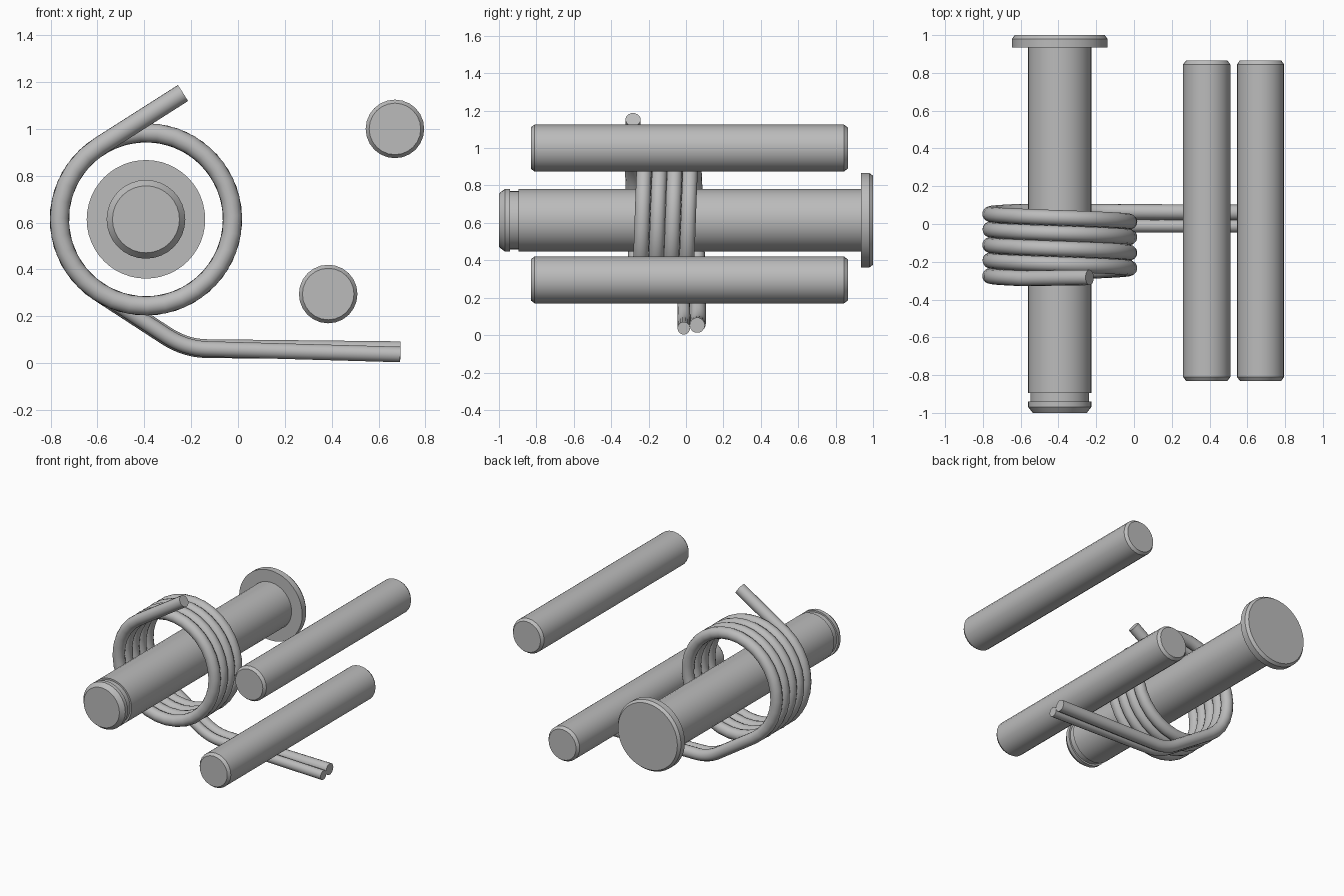
import bpy, bmesh, math
from mathutils import Vector

cube = bpy.data.objects.get("Cube")
if cube:
    bpy.data.objects.remove(cube, do_unlink=True)

steel = bpy.data.materials.new("grey_steel")
steel.use_nodes = True
colour = (0.5, 0.5, 0.5, 1)
steel.diffuse_color = colour
steel.node_tree.nodes["Principled BSDF"].inputs["Base Color"].default_value = colour


def finish(obj):
    """Assign the material and smooth everything but sharp edges."""
    obj.data.materials.clear()
    obj.data.materials.append(steel)
    bpy.ops.object.select_all(action='DESELECT')
    obj.select_set(True)
    bpy.context.view_layer.objects.active = obj
    if obj.type == 'CURVE':
        bpy.ops.object.convert(target='MESH')
    bpy.ops.object.shade_smooth_by_angle(angle=math.radians(32))


def turned(name, x, z, profile, sides):
    """Solid turned about an axis along y; profile is (y, radius) pairs."""
    bm = bmesh.new()
    rings = []
    for y, r in profile:
        rings.append([bm.verts.new((r * math.cos(a), y, r * math.sin(a)))
                      for a in (math.tau * i / sides for i in range(sides))])
    for a, b in zip(rings, rings[1:]):
        for i in range(sides):
            j = (i + 1) % sides
            bm.faces.new((a[i], a[j], b[j], b[i]))
    bm.faces.new(rings[0])
    bm.faces.new(rings[-1])
    bmesh.ops.recalc_face_normals(bm, faces=bm.faces)
    mesh = bpy.data.meshes.new(name)
    bm.to_mesh(mesh)
    bm.free()
    obj = bpy.data.objects.new(name, mesh)
    obj.location = (x, 0, z)
    bpy.context.collection.objects.link(obj)
    finish(obj)


def wire(name, points, radius):
    """Round wire with closed ends through the points."""
    curve = bpy.data.curves.new(name, 'CURVE')
    curve.dimensions = '3D'
    curve.bevel_depth = radius
    curve.bevel_resolution = 5
    curve.use_fill_caps = True
    spline = curve.splines.new('POLY')
    spline.points.add(len(points) - 1)
    for p, co in zip(spline.points, points):
        p.co = (*co, 1)
    obj = bpy.data.objects.new(name, curve)
    bpy.context.collection.objects.link(obj)
    finish(obj)


CX, CZ = -0.393, 0.614        # shared axis of headed pin and coil
COIL_R, WIRE_R, PITCH = 0.37, 0.041, 0.082
START, END = 237, 122 - 4 * 360   # coil angles in degrees


def coil_point(deg):
    a = math.radians(deg)
    y = 0.053 + PITCH * (deg - 180) / 360
    return Vector((CX + COIL_R * math.cos(a), y, CZ + COIL_R * math.sin(a)))


def bent_leg(tip, tangent_point, y):
    """Leg from its tip, round the bend, up to the coil."""
    corner = Vector((-0.224, y, 0.063))
    before = corner.lerp(tip, 0.1)
    after = corner.lerp(tangent_point, 0.22)
    bend = [before.lerp(corner, t).lerp(corner.lerp(after, t), t)
            for t in (i / 8 for i in range(9))]
    return [tip] + bend


# Headed pin with retaining groove
turned("headed_pin_shaft", CX, CZ,
       [(-1, 0.143), (-0.968, 0.168), (-0.94, 0.168), (-0.94, 0.156),
        (-0.895, 0.156), (-0.895, 0.168), (0.95, 0.168)], 32)
turned("headed_pin_head", CX, CZ,
       [(0.935, 0.253), (0.98, 0.253), (1, 0.238)], 48)

# Two plain chamfered pins
for name, x, z in (("lower_pin", 0.385, 0.295), ("upper_pin", 0.67, 1.0)):
    turned(name, x, z, [(-0.83, 0.11), (-0.81, 0.125),
                        (0.845, 0.125), (0.865, 0.11)], 24)

# Torsion spring: long bent leg, coil and short straight leg
first = coil_point(START)
path = bent_leg(Vector((0.693, 0.06, 0.053)), first, first.y)
steps = 136
path += [coil_point(START + (END - START) * i / steps) for i in range(steps + 1)]
path.append(Vector((-0.235, -0.283, 1.153)))
wire("torsion_spring", path, WIRE_R)

# Second, thinner leg beside the long one
second = coil_point(START - 360)
wire("second_spring_leg",
     bent_leg(Vector((0.693, -0.012, 0.037)), second, -0.01) + [second], 0.034)
